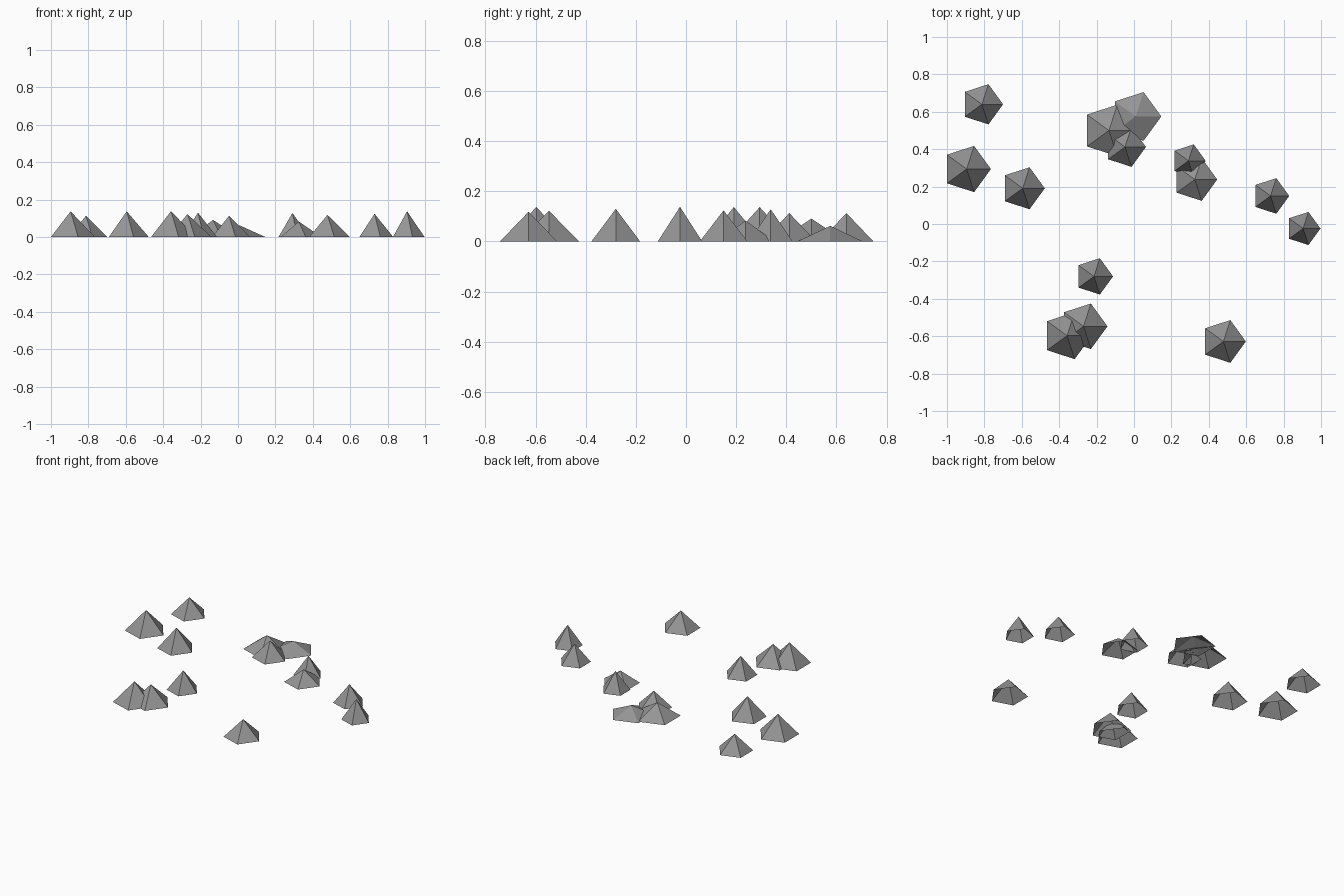
import bpy, bmesh, math

# one grey for every rock
grey = bpy.data.materials.new("rock grey")
grey.diffuse_color = (0.3, 0.3, 0.3, 1)

def rock(name, x, y, r, h):
    """Five-sided pointed rock, open underneath, one corner facing +x."""
    bm = bmesh.new()
    tip = bm.verts.new((0, 0, h))
    ring = [bm.verts.new((r * math.cos(math.tau * i / 5), r * math.sin(math.tau * i / 5), 0))
            for i in range(5)]
    for i in range(5):
        bm.faces.new((ring[i], ring[(i + 1) % 5], tip))
    mesh = bpy.data.meshes.new(name)
    bm.to_mesh(mesh)
    bm.free()
    mesh.materials.append(grey)
    ob = bpy.data.objects.new(name, mesh)
    ob.location = (x, y, 0)
    bpy.context.collection.objects.link(ob)

# x, y, radius, height of each scattered rock
rocks = [
    (-0.813, 0.64, 0.113, 0.113),
    (-0.895, 0.294, 0.13, 0.137),
    (-0.595, 0.191, 0.118, 0.137),
    (-0.134, 0.5, 0.145, 0.091),
    (0.009, 0.575, 0.137, 0.062),
    (-0.048, 0.412, 0.112, 0.113),
    (0.291, 0.338, 0.092, 0.128),
    (0.325, 0.238, 0.12, 0.083),
    (0.73, 0.15, 0.1, 0.124),
    (0.904, -0.024, 0.093, 0.138),
    (-0.214, -0.28, 0.102, 0.13),
    (-0.27, -0.547, 0.128, 0.122),
    (-0.358, -0.597, 0.132, 0.138),
    (0.478, -0.628, 0.12, 0.118),
]
for i, p in enumerate(rocks):
    rock(f"rock_{i + 1}", *p)
